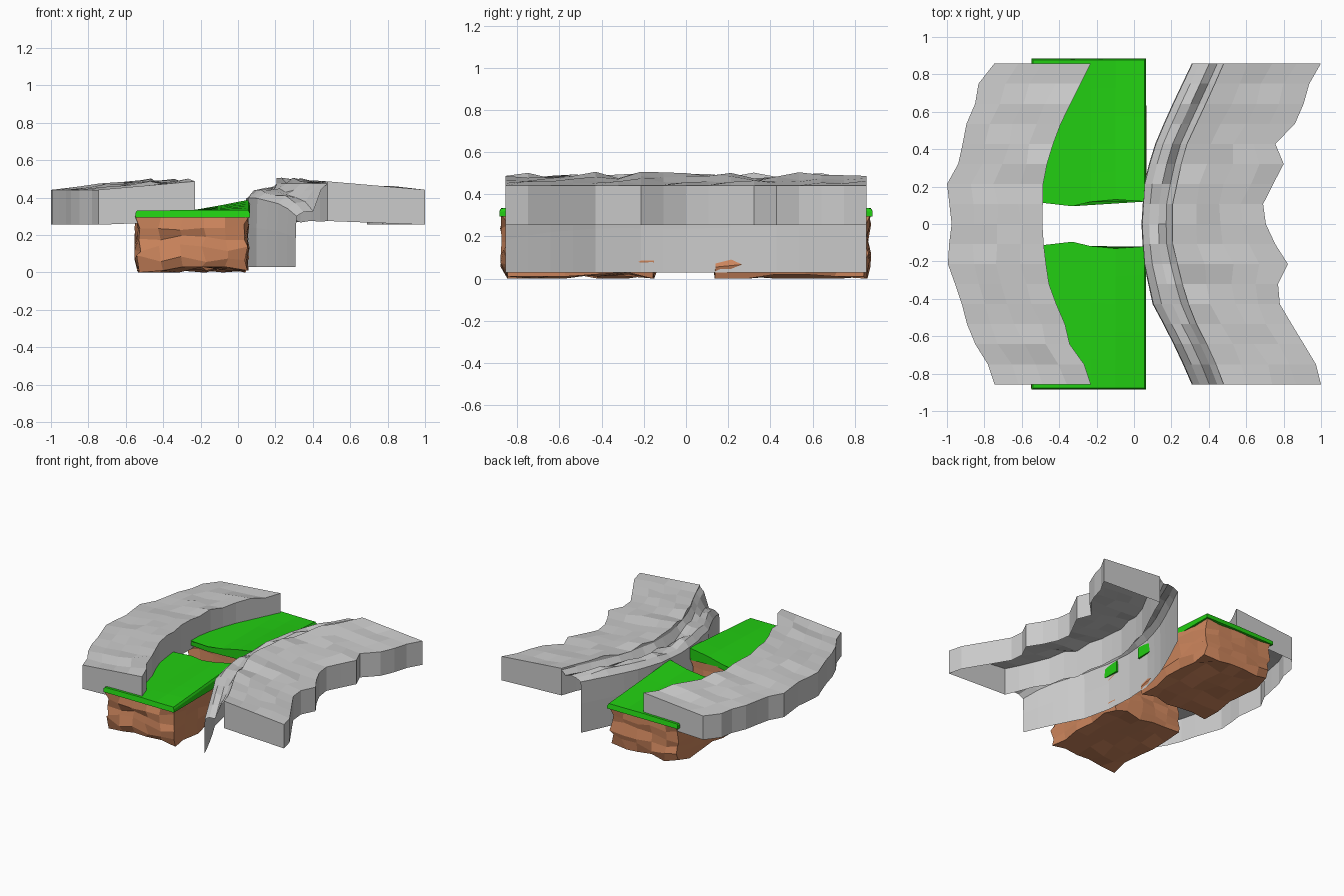
import bpy, bmesh, random
from mathutils import Vector

if "Cube" in bpy.data.objects:
    bpy.data.objects.remove(bpy.data.objects["Cube"])

random.seed(7)


def material(name, color):
    m = bpy.data.materials.new(name)
    m.diffuse_color = color
    m.use_nodes = True
    m.node_tree.nodes["Principled BSDF"].inputs["Base Color"].default_value = m.diffuse_color
    return m


GREEN = material("grass_green", (0.016, 0.62, 0.006, 1))
CLAY = material("clay_orange", (0.62, 0.24, 0.11, 1))


def finish(name, bm, mat=None):
    bmesh.ops.recalc_face_normals(bm, faces=bm.faces[:])
    me = bpy.data.meshes.new(name)
    bm.to_mesh(me)
    bm.free()
    if mat:
        me.materials.append(mat)
    ob = bpy.data.objects.new(name, me)
    bpy.context.collection.objects.link(ob)
    return ob


def loft(name, rows, closed=False, caps=False, mat=None):
    bm = bmesh.new()
    vs = [[bm.verts.new(p) for p in row] for row in rows]
    n = len(rows[0])
    for a, b in zip(vs, vs[1:]):
        for i in range(n if closed else n - 1):
            j = (i + 1) % n
            bm.faces.new((a[i], a[j], b[j], b[i]))
    if caps:
        bm.faces.new(vs[0])
        bm.faces.new(vs[-1])
    return finish(name, bm, mat)


def sample(curve, t):
    """Piecewise linear lookup in [(t, value), ...] sorted by t."""
    if t <= curve[0][0]:
        return curve[0][1]
    for (a, va), (b, vb) in zip(curve, curve[1:]):
        if t <= b:
            return va + (vb - va) * (t - a) / (b - a)
    return curve[-1][1]


def jit(a):
    return random.uniform(-a, a)


# Plan-view edge lines as (y, x)
LEFT_OUT = [(-.86, -.745), (-.74, -.785), (-.64, -.85), (-.53, -.895), (-.41, -.925), (-.2, -1),
            (0, -.975), (.22, -1), (.33, -.935), (.54, -.895), (.64, -.85), (.76, -.83), (.86, -.745)]
LEFT_IN = [(-.86, -.23), (-.74, -.27), (-.7, -.33), (-.53, -.37), (-.35, -.45), (-.15, -.48),
           (0, -.49), (.24, -.485), (.38, -.45), (.54, -.39), (.72, -.3), (.86, -.23)]
RIGHT_IN = [(-.86, .48), (-.7, .42), (-.55, .34), (-.4, .28), (-.27, .245), (-.1, .205),
            (.1, .205), (.24, .235), (.4, .27), (.54, .335), (.7, .41), (.86, .48)]
RIGHT_OUT = [(-.86, 1), (-.74, .97), (-.63, .9), (-.43, .78), (-.32, .77), (-.21, .825), (-.1, .75),
             (0, .705), (.11, .69), (.33, .805), (.43, .755), (.54, .865), (.65, .91), (.76, .94), (.86, 1)]
WALL = [(-.86, .31), (-.7, .24), (-.55, .165), (-.43, .1), (-.2, .05), (0, .04),
        (.24, .055), (.45, .12), (.65, .21), (.86, .31)]
N = 16
YS = [-.857 + 1.714 * i / N for i in range(N + 1)]


# Path slabs: hollow from below, with walls, a bumpy top and two end faces
def slab(name, outer, inner):
    rows = []
    for k, y in enumerate(YS):
        o, i = sample(outer, y), sample(inner, y)
        end = k in (0, N)
        a = 0 if end else .012
        row = [(o, y, .255), (o, y, .442)]
        for f in (.25, .5, .75):
            row.append((o + (i - o) * f + jit(a), y, .442 + .045 * f + jit(a)))
        row += [(i, y, .487 + (0 if end else random.uniform(-.012, .02))),
                (i, y, .275 + jit(a))]
        rows.append(row)
    return loft(name, rows, caps=True)


slab("left_path", LEFT_OUT, LEFT_IN)
slab("right_path", RIGHT_OUT, RIGHT_IN)

# Bank: retaining wall with a rough rocky ledge leading up to the right path
WALL_TOP = [(-.86, .3), (-.7, .36), (-.4, .4), (0, .395), (.86, .425)]
rows = []
for y in YS:
    w, e, z = sample(WALL, y), sample(RIGHT_IN, y), sample(WALL_TOP, y)
    g = e - w
    rows.append([(w, y, .028), (w, y, z * .6), (w + .004, y, z),
                 (w + g * .25, y, z + .03 + jit(.015)),
                 (w + g * .55, y, z + .035 + jit(.02)),
                 (w + g * .8, y, .43 + jit(.025)),
                 (e, y, .475)])
loft("rocky_bank", rows)

# Inner end of each lawn as (x, distance from centre)
LAWN_END = [(-.55, .12), (-.33, .095), (-.16, .135), (.06, .12)]


def lawn(name, s):
    rows = []
    for k in range(6):
        t = k / 5
        h = .055 * t
        prof = [(-.548, .295), (-.33, .295), (-.16, .295), (.063, .295), (.063, .318 + h),
                (.055, .333 + h), (-.1, .333 + h * .45), (-.23, .335), (-.33, .333),
                (-.54, .33), (-.548, .32)]
        row = []
        for x, z in prof:
            far = .885 if z < .325 else .877
            row.append((x, s * (far + (sample(LAWN_END, x) - far) * t), z))
        rows.append(row)
    return loft(name, rows, closed=True, caps=True, mat=GREEN)


# Clay block under each lawn, chiselled by jittering a subdivided cube
def clay(name, s):
    bm = bmesh.new()
    bmesh.ops.create_cube(bm, size=1)
    bmesh.ops.subdivide_edges(bm, edges=bm.edges[:], cuts=4, use_grid_fill=True)
    for v in bm.verts:
        x, y, z = v.co
        edge = (abs(x) > .49) + (abs(y) > .49) + (abs(z) > .49)
        k = .96 if edge > 1 and z < .4 else 1.0
        v.co = Vector((-.243 + x * .595 * k + jit(.014),
                       s * (.5 + y * .735 * k + jit(.014)),
                       .16 + z * .29))
        if z < -.49:
            v.co.z = random.choice((0, .01, .02, .03))
        elif z < .49:
            v.co.z += jit(.02)
    return finish(name, bm, CLAY)


for label, s in (("front", -1), ("back", 1)):
    lawn(label + "_lawn", s)
    clay(label + "_clay_block", s)
